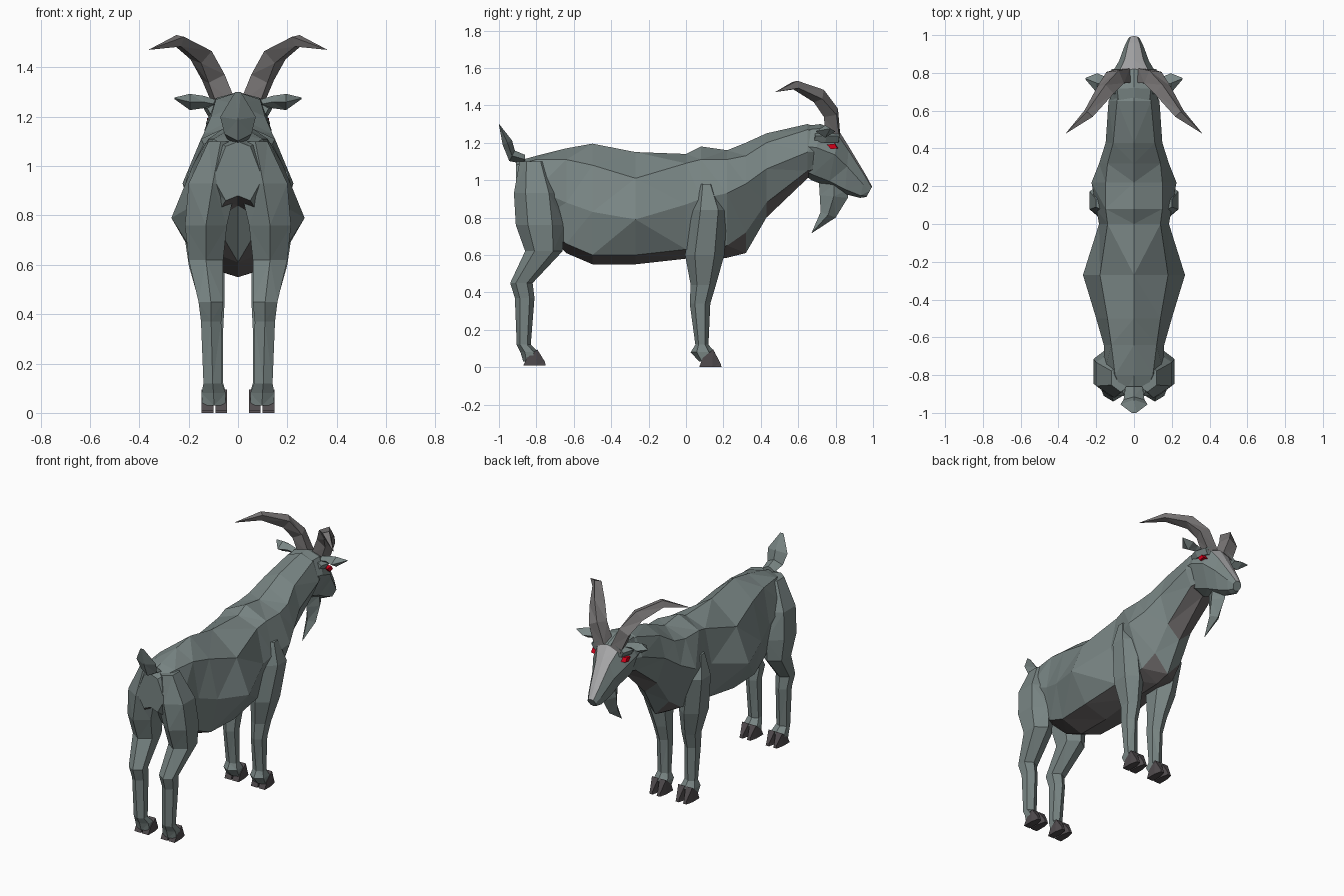
import bpy, bmesh, math
from mathutils import Vector


def material(name, rgb):
    m = bpy.data.materials.new(name)
    m.diffuse_color = (*rgb, 1)
    return m


COAT = material("coat", (0.19, 0.235, 0.23))
BELLY = material("belly", (0.13, 0.12, 0.12))
HORN = material("horn", (0.19, 0.18, 0.18))
HOOF = material("hoof", (0.08, 0.07, 0.075))
BLAZE = material("blaze", (0.42, 0.42, 0.43))
RED = material("red", (0.65, 0.0, 0.01))


def loft(name, rings, mat, mirror=False, accent=None, test=None):
    """Skin a list of equal-length point rings, cap the ends."""
    bm = bmesh.new()
    vs = [[bm.verts.new(p) for p in r] for r in rings]
    n = len(vs[0])
    for a, b in zip(vs, vs[1:]):
        for i in range(n):
            j = (i + 1) % n
            bm.faces.new((a[i], a[j], b[j], b[i]))
    bm.faces.new(vs[0])
    bm.faces.new(vs[-1])
    bmesh.ops.remove_doubles(bm, verts=bm.verts, dist=0.0005)
    bmesh.ops.recalc_face_normals(bm, faces=bm.faces)
    bmesh.ops.triangulate(bm, faces=bm.faces)
    if accent:
        for f in bm.faces:
            f.material_index = int(test(f))
    me = bpy.data.meshes.new(name)
    bm.to_mesh(me)
    bm.free()
    me.materials.append(mat)
    if accent:
        me.materials.append(accent)
    ob = bpy.data.objects.new(name, me)
    bpy.context.collection.objects.link(ob)
    if mirror:
        ob.modifiers.new("mirror", 'MIRROR')
    return ob


def symmetric(half):
    """Half outline from top centre to bottom centre -> full ring."""
    return half + [(-x, y, z) for x, y, z in half[-2:0:-1]]


def box_ring(z, yb, yf, xi, xo):
    """Six-sided level section within given limits."""
    cx, cy, rx, ry = (xi + xo) / 2, (yb + yf) / 2, (xo - xi) / 2, (yf - yb) / 2
    k = math.sin(math.pi / 3)
    return [(cx + rx * math.sin(i * math.pi / 3) / k, cy + ry * math.cos(i * math.pi / 3), z)
            for i in range(6)]


# Torso and neck: y, top, shoulder x/z, side x/z, lower x/z, bottom
torso = [
    (-0.91, 1.10, .05, 1.08, .10, .95, .05, .86, .88),
    (-0.80, 1.13, .10, 1.11, .16, .95, .10, .78, .84),
    (-0.64, 1.17, .12, 1.11, .16, .88, .13, .66, .61),
    (-0.50, 1.195, .14, 1.08, .20, .83, .15, .60, .55),
    (-0.27, 1.15, .18, 1.01, .27, .79, .16, .60, .55),
    (0.00, 1.14, .14, 1.09, .185, .87, .14, .63, .58),
    (0.08, 1.18, .15, 1.11, .20, .90, .12, .63, .58),
    (0.22, 1.16, .15, 1.11, .225, .93, .12, .65, .585),
    (0.32, 1.20, .14, 1.13, .185, .98, .10, .72, .61),
    (0.43, 1.25, .11, 1.20, .15, 1.06, .09, .88, .80),
    (0.65, 1.30, .09, 1.27, .135, 1.15, .09, 1.05, 1.01),
    (0.74, 1.27, .07, 1.24, .09, 1.15, .06, 1.07, 1.03)]
loft("torso", [symmetric([(0, y, t), (a, y, b), (c, y, d), (e, y, f), (0, y, g)])
               for y, t, a, b, c, d, e, f, g in torso],
     COAT, accent=BELLY, test=lambda f: f.normal.z < -0.55)


# Head: sections leaning from a top point to a jaw point
def head_ring(ty, tz, by, bz, w1, w2, w3):
    pts = [(0, 0), (w1, .08), (w2, .42), (w3, .9), (0, 1)]
    return symmetric([(x, ty + (by - ty) * t, tz + (bz - tz) * t) for x, t in pts])


loft("head", [head_ring(*r) for r in (
    (0.64, 1.29, 0.63, 1.03, .08, .12, .07),
    (0.72, 1.30, 0.67, 1.00, .09, .13, .07),
    (0.82, 1.26, 0.76, 0.965, .075, .12, .055),
    (0.87, 1.18, 0.85, 0.925, .05, .08, .05),
    (0.96, 1.03, 0.93, 0.905, .03, .048, .035),
    (0.995, 0.965, 0.965, 0.91, .018, .03, .02))],
    COAT, accent=BLAZE,
    test=lambda f: f.normal.z > 0.3 and f.calc_center_median().y > 0.83)

# Beard
loft("beard", [[(0, yf, zf), (w, (yf + yb) / 2, (zf + zb) / 2), (0, yb, zb),
                (-w, (yf + yb) / 2, (zf + zb) / 2)] for yf, zf, yb, zb, w in (
    (.87, .95, .71, 1.0, .04), (.865, .905, .715, .92, .045),
    (.80, .80, .72, .83, .035), (.67, .715, .67, .715, .001))], COAT)

# Eyes and brows
loft("eye", [[(x, y, z) for y, z in ((.75 + s, 1.19), (.80 - s, 1.195), (.815 - s, 1.17), (.775, 1.165))]
             for x, s in ((.08, 0), (.126, .005))], RED, mirror=True)
loft("brow", [[(.06, y, 1.27), (x, y, 1.235), (x - .02, y - .005, 1.20), (.05, y, 1.2)]
              for y, x in ((.69, .125), (.75, .14), (.82, .118))], COAT, mirror=True)


# Horns: diamond sections swept along a curve
def sweep(path, flat):
    pts = [Vector(p[:3]) for p in path]
    rings = []
    for i, p in enumerate(pts):
        t = (pts[min(i + 1, len(pts) - 1)] - pts[max(i - 1, 0)]).normalized()
        u = t.cross(Vector((-0.6, -0.6, 0.5))).normalized()
        v = t.cross(u)
        r = path[i][3]
        rings.append([p + u * r * flat, p + v * r, p - u * r * flat, p - v * r])
    return rings


loft("horn", sweep([(.05, .785, 1.24, .058), (.10, .775, 1.36, .056), (.15, .71, 1.45, .05),
                    (.24, .585, 1.508, .032), (.36, .48, 1.472, .001)], 0.85), HORN, mirror=True)

# Ears
loft("ear", [[(x, y - w, z), (x, y, z + h), (x, y + w, z), (x, y, z - h)] for x, y, z, w, h in (
    (.09, .745, 1.25, .025, .02), (.14, .745, 1.26, .03, .025),
    (.195, .745, 1.26, .053, .033), (.258, .77, 1.275, .003, .003))], COAT, mirror=True)

# Tail
loft("tail", [[(-w, y, z), (0, y + d, z + e), (w, y, z), (0, y - d, z - e)] for y, z, w, d, e in (
    (-.86, 1.11, .045, .0, .025), (-.93, 1.13, .055, .015, .028),
    (-.955, 1.20, .072, .025, .012), (-1.0, 1.30, .012, .001, .0))], COAT)

# Legs: z, back, front, inner, outer
loft("hind_leg", [box_ring(*r) for r in (
    (1.10, -.89, -.74, .02, .12), (.93, -.92, -.67, .005, .20), (.76, -.91, -.65, .045, .215),
    (.62, -.86, -.66, .06, .20), (.45, -.94, -.82, .06, .16), (.37, -.915, -.81, .068, .15),
    (.12, -.905, -.83, .065, .14), (.08, -.885, -.79, .05, .148), (.03, -.87, -.80, .05, .145))],
    COAT, mirror=True)
loft("front_leg", [box_ring(*r) for r in (
    (.98, .07, .15, .12, .20), (.84, .03, .22, .10, .235), (.60, -.005, .205, .055, .20),
    (.44, .025, .16, .055, .155), (.34, .02, .13, .06, .142), (.12, .05, .12, .06, .135),
    (.08, .025, .155, .048, .146), (.03, .07, .13, .05, .143))], COAT, mirror=True)

# Cloven hooves: two wedge toes per foot
for leg, y0, z0 in (("hind", -.87, .01), ("front", .07, 0)):
    for side, xa, xb in (("inner", .045, .092), ("outer", .1, .147)):
        xm = (xa + xb) / 2
        loft(f"{leg}_{side}_hoof", [
            [(xa, y0, z0), (xb, y0, z0), (xb, y0 + .02, .05), (xa, y0 + .02, .05)],
            [(xa, y0 + .07, z0), (xb, y0 + .07, z0), (xb, y0 + .075, .095), (xa, y0 + .075, .095)],
            [(xm - .012, y0 + .12, z0), (xm + .012, y0 + .12, z0),
             (xm + .01, y0 + .115, z0 + .02), (xm - .01, y0 + .115, z0 + .02)]], HOOF, mirror=True)
